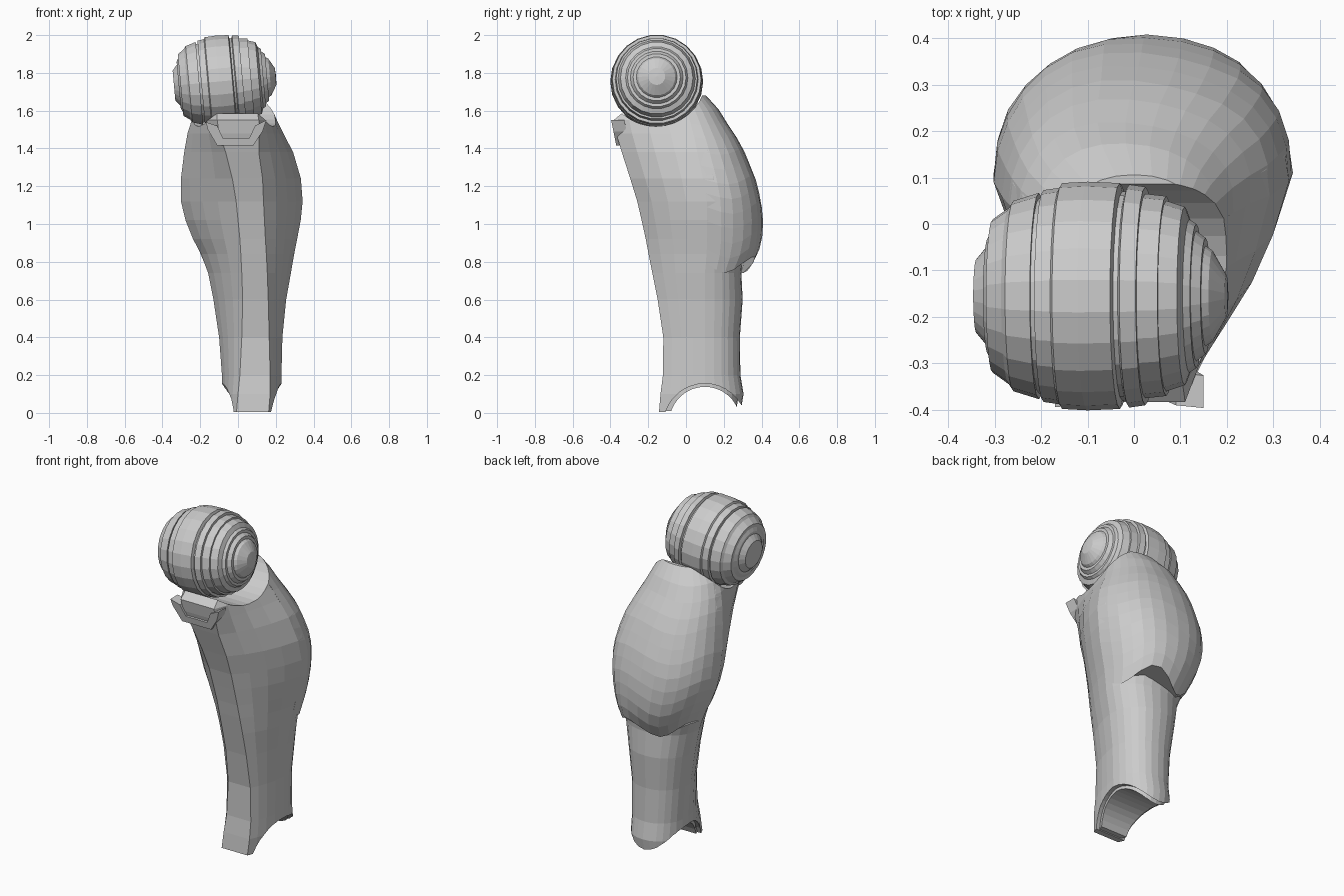
import bpy, bmesh, math
from mathutils import Matrix

if "Cube" in bpy.data.objects:
    bpy.data.objects.remove(bpy.data.objects["Cube"])

# Cross-section keys: z, x left, x right, y front, y back, strip left, strip right, y of widest point
KEYS = [
    (-.02, -.075, .215, -.145, .285, -.01, .16, .10),
    (.10, -.085, .23, -.135, .305, .00, .17, .10),
    (.20, -.085, .23, -.122, .288, .01, .17, .10),
    (.40, -.10, .235, -.12, .285, .02, .165, .10),
    (.60, -.13, .255, -.15, .30, .025, .16, .10),
    (.74, -.158, .28, -.178, .318, .02, .155, .10),
    (.84, -.195, .297, -.198, .375, .015, .15, .11),
    (.92, -.238, .313, -.213, .398, .01, .145, .11),
    (1.02, -.278, .332, -.235, .402, .00, .14, .11),
    (1.12, -.302, .342, -.258, .392, -.01, .135, .11),
    (1.24, -.302, .333, -.295, .362, -.03, .13, .09),
    (1.38, -.285, .292, -.34, .305, -.065, .11, .06),
    (1.48, -.267, .24, -.37, .25, -.10, .11, .04),
    (1.55, -.245, .205, -.383, .20, -.11, .11, .02),
    (1.61, -.215, .18, -.31, .165, -.11, .10, .00),
    (1.68, -.15, .15, -.25, .10, -.09, .08, -.02)]
NB = 14  # segments round the back


def params(z):
    for a, b in zip(KEYS, KEYS[1:]):
        if z <= b[0]:
            t = (z - a[0]) / (b[0] - a[0])
            return [p + (q - p) * t for p, q in zip(a, b)][1:]
    return list(KEYS[-1][1:])


def back_point(p, ang, grow=0):
    xl, xr, yf, yb, fl, fr, ym = p
    cx, rx, ry = (xl + xr) / 2, (xr - xl) / 2, yb - ym + grow
    e = lambda v: math.copysign(abs(v) ** .9, v)
    return cx + rx * e(math.cos(ang)), ym + ry * e(math.sin(ang))


def section(z, inset=0):
    """Flat front strip, nearly straight flanks, rounded back."""
    p = params(z)
    if z > .7:
        p[3] = min(p[3] - .025, .305)
    p = [p[0] + inset, p[1] - inset, p[2] + inset, p[3] - inset, p[4] + inset * .5, p[5] - inset * .5, p[6]]
    xl, xr, yf, yb, fl, fr, ym = p

    def flank(x0, x1):
        c = (x0 + (x1 - x0) * .72, yf + (ym - yf) * .38)
        return [((1 - t) ** 2 * x0 + 2 * t * (1 - t) * c[0] + t * t * x1,
                 (1 - t) ** 2 * yf + 2 * t * (1 - t) * c[1] + t * t * ym) for t in (0, .25, .5, .75)]
    pts = flank(fr, xr) + [back_point(p, math.pi * i / NB) for i in range(NB + 1)]
    pts += flank(fl, xl)[::-1]
    return [(x, y, z) for x, y in pts]


def make(name, rings, matrix=None):
    """Skin a stack of closed rings and cap both ends."""
    bm = bmesh.new()
    vs = [[bm.verts.new(c) for c in r] for r in rings]
    n = len(rings[0])
    for a, b in zip(vs, vs[1:]):
        for i in range(n):
            j = (i + 1) % n
            bm.faces.new((a[i], a[j], b[j], b[i]))
    bm.faces.new(vs[0][::-1])
    bm.faces.new(vs[-1])
    bmesh.ops.recalc_face_normals(bm, faces=bm.faces)
    me = bpy.data.meshes.new(name)
    bm.to_mesh(me)
    bm.free()
    if matrix:
        me.transform(matrix)
    ob = bpy.data.objects.new(name, me)
    bpy.context.collection.objects.link(ob)
    return ob


def lathe_x(name, profile, seg, matrix):
    rings = [[(s, r * math.cos(math.tau * i / seg), r * math.sin(math.tau * i / seg))
              for i in range(seg)] for s, r in profile]
    return make(name, rings, matrix)


def carve(ob, y, z, r):
    """Cut a round channel running along x."""
    cutter = lathe_x("cutter", [(-1, r), (1, r)], 36, Matrix.Translation((0, y, z)))
    cutter.hide_render = True
    m = ob.modifiers.new("channel", 'BOOLEAN')
    m.operation, m.solver, m.object = 'DIFFERENCE', 'EXACT', cutter
    dg = bpy.context.evaluated_depsgraph_get()
    me = bpy.data.meshes.new_from_object(ob.evaluated_get(dg))
    ob.modifiers.clear()
    ob.data = me
    bpy.data.objects.remove(cutter)


def plate(name, poly, front, back):
    """Upright plate drawn in x/z that leans forward with the shin."""
    lean = lambda z: -.35 - (z - 1.42) * .2
    return make(name, [[(x, lean(z) + d, z) for x, z in poly] for d in (front, back)])


# Shin body with knee socket and ankle arch
shin = make("shin", [section(max(k[0], .005)) for k in KEYS])
carve(shin, -.16, 1.785, .268)
carve(shin, .10, -.065, .22)

# Inner ankle liner
liner = make("ankle_liner", [section(z, .025) for z in (.01, .1, .2, .3)])
carve(liner, .10, -.05, .188)

# Calf shell with wavy lower lip
rings = []
for k in range(13):
    ring = []
    for i in range(NB + 1):
        a = math.pi * i / NB
        low = .785 + .045 * math.cos(4 * a - 4.89)
        z = low + (1.68 - low) * k / 12
        x, y = back_point(params(z), a, .006)
        ring.append((x, y, z))
    rings.append(ring)
calf = make("calf_shell", rings)
carve(calf, -.16, 1.785, .268)

# Banded knee joint, axis slightly tilted
profile = [(-.27, .001), (-.27, .08), (-.245, .11), (-.245, .125), (-.235, .145), (-.235, .165),
           (-.20, .19), (-.19, .205), (-.135, .222), (-.135, .21), (-.125, .21), (-.125, .228), (-.09, .233),
           (-.085, .243), (-.03, .246), (.04, .243), (.045, .225), (.055, .225), (.06, .24),
           (.095, .235), (.095, .22), (.14, .215), (.14, .205), (.18, .192), (.19, .165),
           (.205, .155), (.205, .14), (.225, .125), (.225, .108), (.24, .098), (.27, .045), (.273, .001)]
tilt = Matrix.Translation((-.07, -.155, 1.757)) @ Matrix.Rotation(-.09, 4, 'Y')
lathe_x("knee_joint", profile, 22, tilt)

# Front bracket under the knee
plate("bracket_frame", [(-.17, 1.54), (-.16, 1.50), (-.11, 1.415), (.08, 1.415), (.13, 1.49), (.15, 1.55),
                        (.09, 1.52), (.06, 1.455), (-.08, 1.455), (-.11, 1.52)], -.02, .05)
plate("bracket_panel", [(-.08, 1.45), (.06, 1.45), (.10, 1.54), (-.11, 1.54)], .0, .06)
